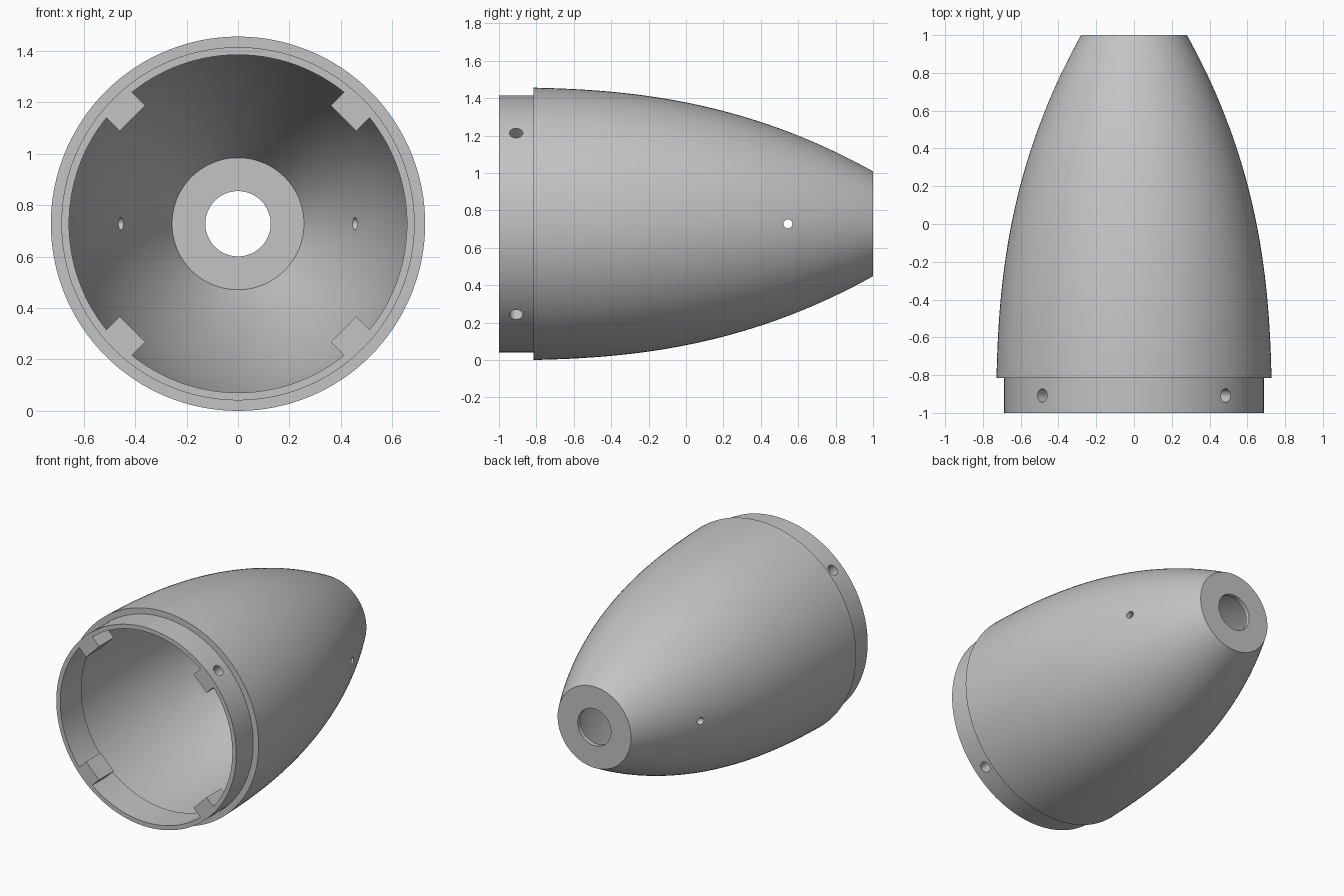
import bpy, bmesh, math
from mathutils import Matrix, Vector

cube = bpy.data.objects.get("Cube")
if cube:
    bpy.data.objects.remove(cube, do_unlink=True)

AXIS_Z = 0.728          # height of the centre line
BACK, FRONT, STEP = 1.0, -1.0, -0.815
R_MAX, R_TIP = 0.728, 0.28
WALL = 0.035

grey = bpy.data.materials.new("grey")
grey.use_nodes = True
colour = (0.55, 0.55, 0.55, 1)
grey.diffuse_color = colour
grey.node_tree.nodes["Principled BSDF"].inputs["Base Color"].default_value = colour


def make_object(name, bm):
    bmesh.ops.recalc_face_normals(bm, faces=bm.faces)
    mesh = bpy.data.meshes.new(name)
    bm.to_mesh(mesh)
    bm.free()
    mesh.materials.append(grey)
    obj = bpy.data.objects.new(name, mesh)
    bpy.context.collection.objects.link(obj)
    return obj


def outer_radius(y):
    t = max(0, (y - STEP) / (BACK - STEP))
    return R_MAX - (R_MAX - R_TIP) * (0.1 * t + 0.9 * t ** 2.4)


def inner_radius(y):
    slope = (outer_radius(y + 0.001) - outer_radius(y - 0.001)) / 0.002
    return outer_radius(y) - WALL * math.hypot(1, slope)


def steps(a, b, n):
    return [a + (b - a) * i / n for i in range(n + 1)]


def revolve(name, profile, segments=128):
    """Closed (radius, y) profile turned around the long axis."""
    bm = bmesh.new()
    rings = []
    for i in range(segments):
        a = 2 * math.pi * i / segments
        rings.append([bm.verts.new((r * math.cos(a), y, AXIS_Z + r * math.sin(a)))
                      for r, y in profile])
    n = len(profile)
    for i, ring in enumerate(rings):
        nxt = rings[(i + 1) % segments]
        for j in range(n):
            k = (j + 1) % n
            bm.faces.new((ring[j], ring[k], nxt[k], nxt[j]))
    return make_object(name, bm)


def radial(angle, r, y):
    """Frame whose local z points outward from the axis, local y along it."""
    out = Vector((math.cos(angle), 0, math.sin(angle)))
    along = Vector((0, 1, 0))
    rot = Matrix((along.cross(out), along, out)).transposed().to_4x4()
    return Matrix.Translation(Vector((0, y, AXIS_Z)) + out * r) @ rot


def box(name, angle, r0, r1, y0, y1, width):
    bm = bmesh.new()
    size = Matrix.Diagonal((width, y1 - y0, r1 - r0, 1))
    bmesh.ops.create_cube(bm, size=1,
                          matrix=radial(angle, (r0 + r1) / 2, (y0 + y1) / 2) @ size)
    return make_object(name, bm)


def drill(name, angle, r0, r1, y, radius):
    bm = bmesh.new()
    bmesh.ops.create_cone(bm, cap_ends=True, segments=32, radius1=radius, radius2=radius,
                          depth=r1 - r0, matrix=radial(angle, (r0 + r1) / 2, y))
    obj = make_object(name, bm)
    obj.hide_render = True
    return obj


# Hollow tapered shell with a recessed collar at the open end
BACK_IN = BACK - 0.03
COLLAR_END = -0.77
profile = [(0.657, FRONT), (0.687, FRONT), (0.687, STEP)]
profile += [(outer_radius(y), y) for y in steps(STEP, BACK, 40)]
profile += [(0.127, BACK), (0.127, BACK_IN)]
profile += [(inner_radius(y), y) for y in steps(BACK_IN, COLLAR_END, 40)]
profile += [(0.657, COLLAR_END)]
shell = revolve("tapered_shell", profile)

# Mounting tabs inside the collar, blind screw holes and side vents
operations = []
diagonals = [math.radians(a) for a in (45, 135, 225, 315)]
for a in diagonals:
    operations.append((box("mounting_tab", a, 0.58, 0.672, FRONT, -0.84, 0.141), 'UNION'))
for a in diagonals:
    operations.append((drill("screw_hole_cutter", a, 0.60, 0.75, -0.908, 0.036), 'DIFFERENCE'))
for a in (0, math.pi):
    operations.append((drill("side_vent_cutter", a, 0.3, 0.7, 0.545, 0.024), 'DIFFERENCE'))

for tool, kind in operations:
    mod = shell.modifiers.new(tool.name, 'BOOLEAN')
    mod.operation = kind
    mod.solver = 'EXACT'
    mod.object = tool

# Bake the cuts, drop the helpers, then shade
bpy.context.view_layer.update()
graph = bpy.context.evaluated_depsgraph_get()
baked = bpy.data.meshes.new_from_object(shell.evaluated_get(graph))
shell.modifiers.clear()
shell.data = baked
baked.materials.clear()
baked.materials.append(grey)
for poly in baked.polygons:
    poly.material_index = 0
for tool, _ in operations:
    bpy.data.objects.remove(tool, do_unlink=True)

bpy.ops.object.select_all(action='DESELECT')
shell.select_set(True)
bpy.context.view_layer.objects.active = shell
bpy.ops.object.shade_smooth_by_angle(angle=math.radians(30))
